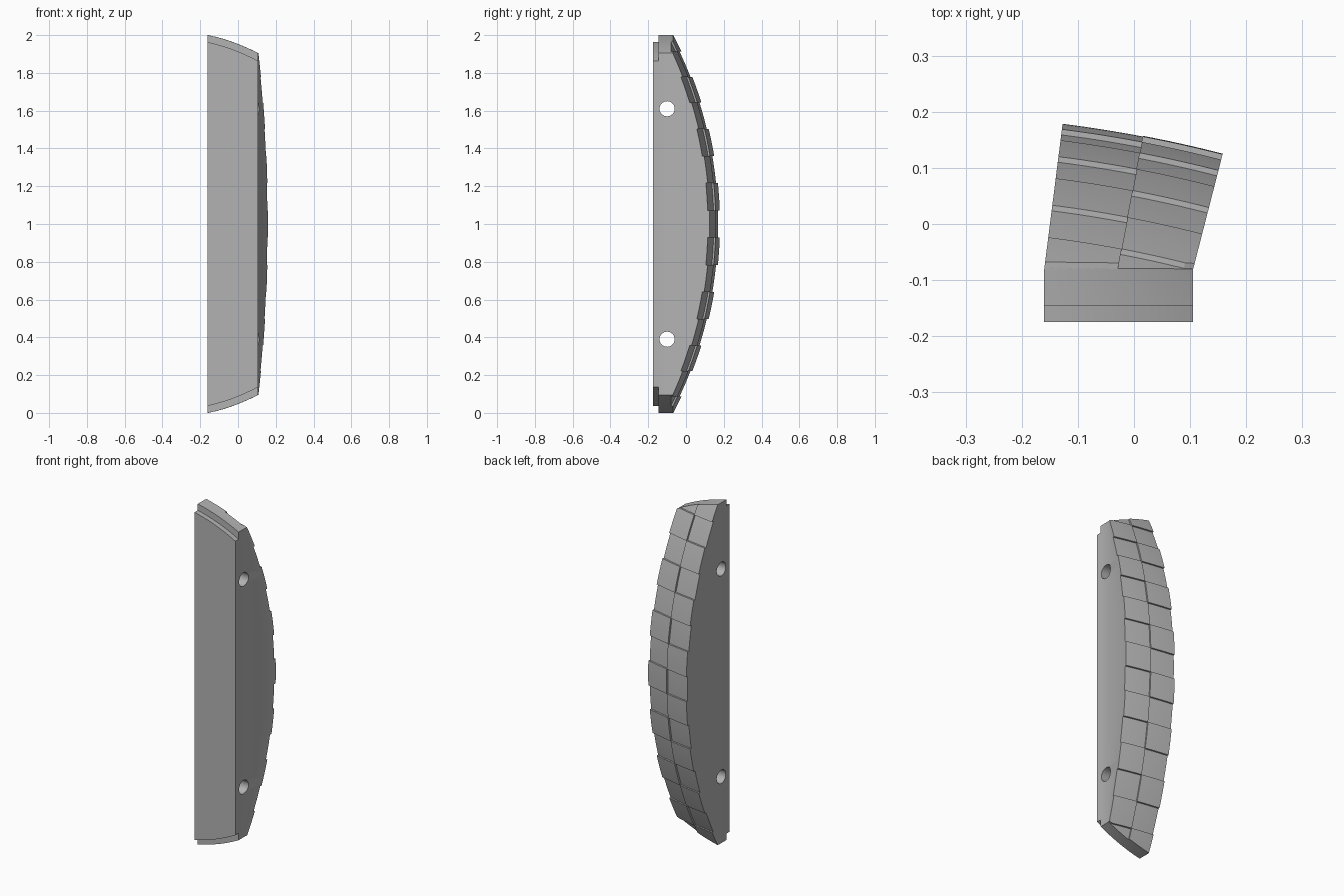
import bpy, bmesh
from math import sin, cos, tan, radians, sqrt, pi
from mathutils import Matrix

if "Cube" in bpy.data.objects:
    bpy.data.objects.remove(bpy.data.objects["Cube"])

AXIS_X, AXIS_Y = -0.417, -2.115          # vertical axis the shield curves around
RADIUS, BOW = 2.303, 2.13                # horizontal and vertical curvature
RIM_X, RIM_R, FLANGE_R = -0.369, 1.0216, 0.985
LON0, LON1 = radians(7.2), radians(14.4)
KINK_Y = -0.083
RAISE = 0.01
COLS, ROWS = 16, 64

stone = bpy.data.materials.new("plain grey")
stone.use_nodes = True
stone.diffuse_color = (0.45, 0.45, 0.45, 1)
stone.node_tree.nodes["Principled BSDF"].inputs["Base Color"].default_value = (0.45, 0.45, 0.45, 1)


def rim(x, r=RIM_R):
    """Half height of the round outline at x."""
    return sqrt(r * r - (x - RIM_X) ** 2)


def front_x(lon):
    return AXIS_X + (KINK_Y - AXIS_Y) * tan(lon)


def curved(lon, h, offset=0.0):
    """Point on the bowed back at height h from the middle."""
    r = RADIUS - BOW + sqrt(BOW * BOW - h * h) + offset
    r = max(r, (KINK_Y + 0.002 - AXIS_Y) / cos(lon))
    return (AXIS_X + r * sin(lon), AXIS_Y + r * cos(lon), 1 + h)


def slab(bm, nu, nv, outer, inner):
    """Closed solid between two grids of points."""
    grids = [[[bm.verts.new(f(u / nu, v / nv)) for v in range(nv + 1)]
              for u in range(nu + 1)] for f in (outer, inner)]
    for g in grids:
        for u in range(nu):
            for v in range(nv):
                bm.faces.new((g[u][v], g[u + 1][v], g[u + 1][v + 1], g[u][v + 1]))
    a, b = grids
    for u in range(nu):
        for v in (0, nv):
            bm.faces.new((a[u][v], a[u + 1][v], b[u + 1][v], b[u][v]))
    for v in range(nv):
        for u in (0, nu):
            bm.faces.new((a[u][v], a[u][v + 1], b[u][v + 1], b[u][v]))


def finish(bm, name):
    bmesh.ops.recalc_face_normals(bm, faces=bm.faces)
    mesh = bpy.data.meshes.new(name)
    bm.to_mesh(mesh)
    bm.free()
    obj = bpy.data.objects.new(name, mesh)
    bpy.context.collection.objects.link(obj)
    mesh.materials.append(stone)
    return obj


def activate(obj):
    bpy.ops.object.select_all(action='DESELECT')
    obj.select_set(True)
    bpy.context.view_layer.objects.active = obj


def lon_at(u):
    return LON0 + (LON1 - LON0) * u


def flat(y, r):
    """Upright grid at depth y inside the round outline."""
    def point(u, v):
        x = front_x(lon_at(u))
        return (x, y, 1 + (2 * v - 1) * rim(x, r))
    return point


def back(u, v):
    lon = lon_at(u)
    return curved(lon, (2 * v - 1) * rim(front_x(lon)))


# Main body: straight front block plus the fanned, bowed back
bm = bmesh.new()
slab(bm, COLS, ROWS, flat(KINK_Y, RIM_R), flat(-0.145, RIM_R))
slab(bm, COLS, ROWS, back, flat(KINK_Y, RIM_R))
bmesh.ops.remove_doubles(bm, verts=bm.verts, dist=0.0005)
inner = [f for f in bm.faces if all(abs(v.co.y - KINK_Y) < 0.0003 for v in f.verts)]
bmesh.ops.delete(bm, geom=inner, context='FACES')
body = finish(bm, "body")

# Two round bolt holes through the sides
bm = bmesh.new()
for z in (0.39, 1.61):
    place = Matrix.Translation((0, -0.1, z)) @ Matrix.Rotation(pi / 2, 4, 'Y')
    bmesh.ops.create_cone(bm, cap_ends=True, segments=32, radius1=0.04, radius2=0.04,
                          depth=1, matrix=place)
cutter = finish(bm, "hole_cutter")
cutter.hide_render = True
cut = body.modifiers.new("holes", 'BOOLEAN')
cut.object, cut.operation, cut.solver = cutter, 'DIFFERENCE', 'EXACT'
activate(body)
bpy.ops.object.modifier_apply(modifier="holes")
bpy.data.objects.remove(cutter)

# Lower front flange
bm = bmesh.new()
slab(bm, COLS, 1, flat(-0.142, FLANGE_R), flat(-0.175, FLANGE_R))
flange = finish(bm, "front_flange")

# Raised tiles in a checker pattern over two columns
bm = bmesh.new()
STEP = radians(3.9)
for col in range(2):
    for row in range(-7, 8):
        if (row + col) % 2 == 0:
            continue

        def tile(offset):
            def point(u, v):
                lon = lon_at((col + u) / 2)
                limit = rim(front_x(lon))
                h = BOW * sin((row - 0.5 + v) * STEP)
                return curved(lon, max(-limit, min(limit, h)), offset)
            return point
        lon = lon_at((col + 0.5) / 2)
        if BOW * sin((abs(row) - 0.5) * STEP) < rim(front_x(lon)) - 0.03:
            slab(bm, 8, 6, tile(RAISE), tile(-0.004))
tiles = finish(bm, "raised_tiles")

for obj in (body, flange, tiles):
    activate(obj)
    bpy.ops.object.shade_smooth_by_angle(angle=radians(20))
